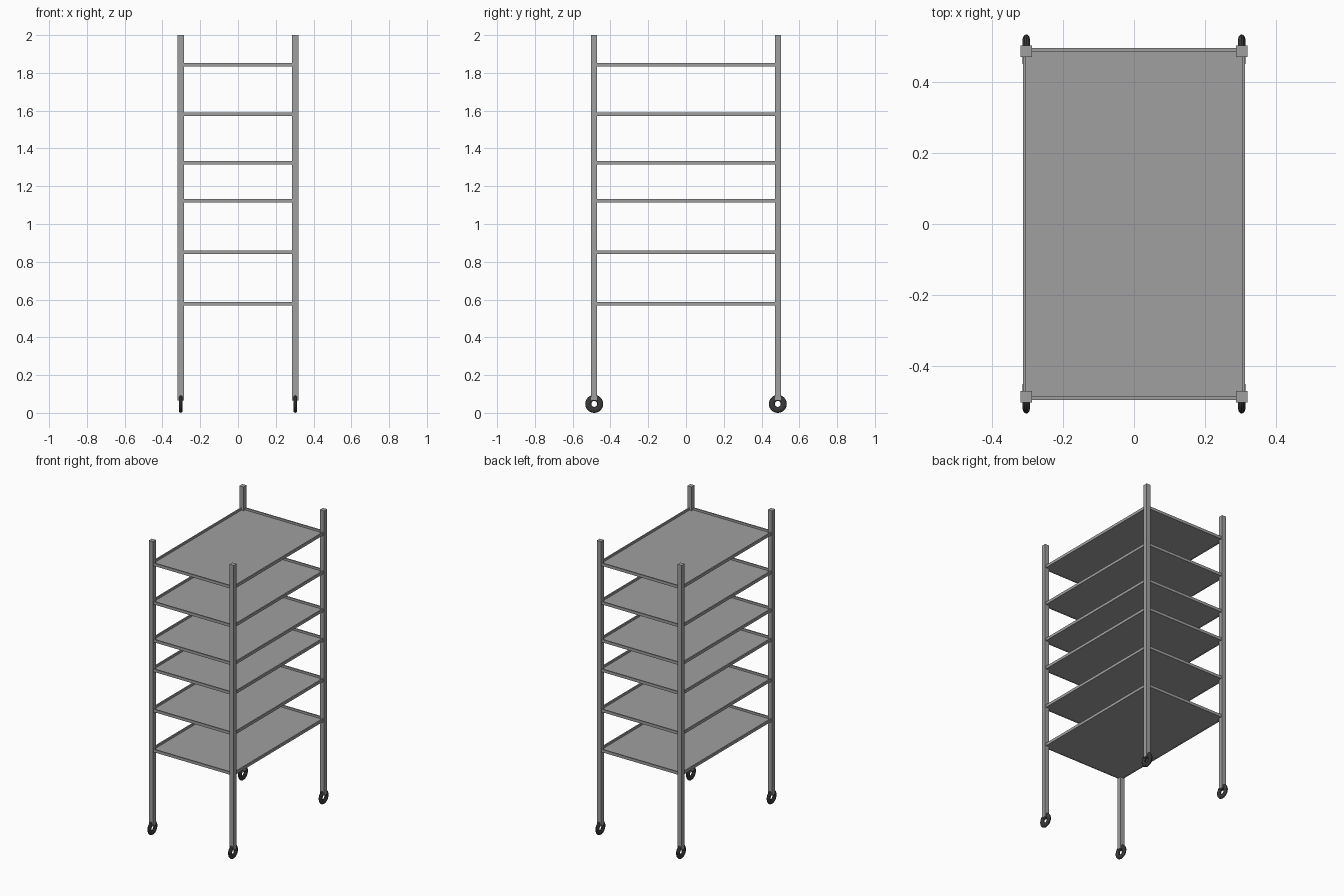
import bpy
from math import pi

if "Cube" in bpy.data.objects:
    bpy.data.objects.remove(bpy.data.objects["Cube"])

PX, PY = 0.303, 0.486      # post centre offsets
POST = 0.032               # square post width
SHELF_Z = [0.577, 0.850, 1.123, 1.324, 1.581, 1.843]
RAIL_H, RAIL_T = 0.019, 0.009


def material(name, v):
    mat = bpy.data.materials.new(name)
    mat.diffuse_color = (v, v, v, 1)
    mat.use_nodes = True
    mat.node_tree.nodes["Principled BSDF"].inputs["Base Color"].default_value = mat.diffuse_color
    return mat


METAL, RUBBER = material("dark_metal", 0.35), material("rubber", 0.04)


def box(name, lo, hi):
    bpy.ops.mesh.primitive_cube_add(size=1, location=[(a + b) / 2 for a, b in zip(lo, hi)])
    ob = bpy.context.object
    ob.name = name
    ob.scale = [b - a for a, b in zip(lo, hi)]
    bpy.ops.object.transform_apply(location=False, rotation=False, scale=True)
    ob.data.materials.append(METAL)
    return ob


# Four corner posts, each with a ring-shaped wheel
for sx, side in ((-1, "left"), (1, "right")):
    for sy, end in ((-1, "front"), (1, "back")):
        x, y, h = sx * PX, sy * PY, POST / 2
        box(f"{end}_{side}_post", (x - h, y - h, 0.065), (x + h, y + h, 2.0))

        bpy.ops.mesh.primitive_torus_add(
            location=(x, y, 0.0475), rotation=(0, pi / 2, 0),
            major_segments=32, minor_segments=14,
            major_radius=0.0315, minor_radius=0.016)
        wheel = bpy.context.object
        wheel.name = f"{end}_{side}_wheel"
        wheel.scale = (1, 1, 0.65)
        bpy.ops.object.transform_apply(location=False, rotation=False, scale=True)
        bpy.ops.object.shade_smooth_by_angle()
        wheel.data.materials.append(RUBBER)

# Six tray shelves: thin plate with a raised rail on every edge
EX, EY = PX + 0.010, PY + 0.009
for i, z in enumerate(SHELF_Z, 1):
    z0, z1 = z - RAIL_H / 2, z + RAIL_H / 2
    box(f"shelf_plate_{i}", (-EX + 0.002, -EY + 0.002, z0 + 0.001),
        (EX - 0.002, EY - 0.002, z0 + 0.005))
    for s, side in ((-1, "left"), (1, "right")):
        a, b = sorted((s * EX, s * (EX - RAIL_T)))
        box(f"shelf_{side}_rail_{i}", (a, -EY, z0), (b, EY, z1))
    for s, end in ((-1, "front"), (1, "back")):
        a, b = sorted((s * EY, s * (EY - RAIL_T)))
        box(f"shelf_{end}_rail_{i}", (-EX + RAIL_T, a, z0), (EX - RAIL_T, b, z1))
